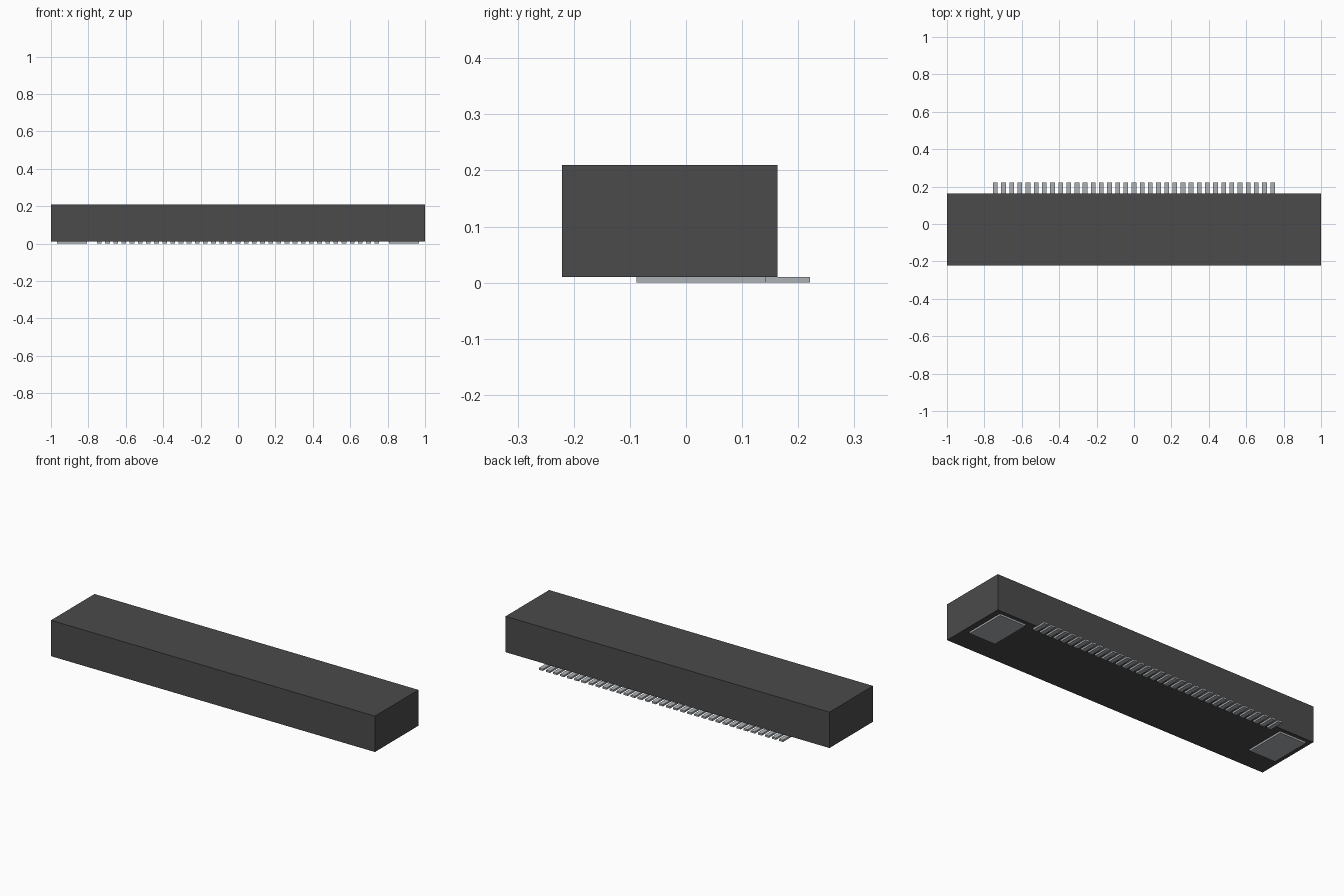
import bpy

cube = bpy.data.objects.get("Cube")
if cube:
    bpy.data.objects.remove(cube, do_unlink=True)


def material(name, color):
    mat = bpy.data.materials.new(name)
    mat.use_nodes = True
    mat.diffuse_color = color
    mat.node_tree.nodes["Principled BSDF"].inputs["Base Color"].default_value = color
    return mat


def box(name, low, high, mat):
    """Box spanning two opposite corners."""
    corners = [(x, y, z) for x in (low[0], high[0])
               for y in (low[1], high[1]) for z in (low[2], high[2])]
    faces = [(0, 1, 3, 2), (4, 6, 7, 5), (0, 4, 5, 1),
             (2, 3, 7, 6), (0, 2, 6, 4), (1, 5, 7, 3)]
    mesh = bpy.data.meshes.new(name)
    mesh.from_pydata(corners, [], faces)
    mesh.materials.append(mat)
    obj = bpy.data.objects.new(name, mesh)
    bpy.context.collection.objects.link(obj)
    return obj


plastic = material("dark grey plastic", (0.07, 0.07, 0.07, 1))
metal = material("tinned metal", (0.42, 0.45, 0.47, 1))

BASE = 0.01          # underside of the housing
PIN_COUNT = 35
PITCH = 0.0436
PIN_WIDTH = 0.025

# Housing block
box("housing", (-1, -0.221, BASE), (1, 0.163, 0.21), plastic)

# Mounting pads under both ends
for side, x0, x1 in (("left", 0.807, 0.968), ("right", -0.968, -0.807)):
    box(side + "_mounting_pad", (x0, -0.088, 0), (x1, 0.142, BASE), metal)

# Row of contact pins along the back edge, one mesh repeated by an array
start = -PITCH * (PIN_COUNT - 1) / 2
pins = box("contact_pins", (start - PIN_WIDTH / 2, 0.135, 0),
           (start + PIN_WIDTH / 2, 0.221, BASE), metal)
array = pins.modifiers.new("pin_row", "ARRAY")
array.count = PIN_COUNT
array.use_relative_offset = False
array.use_constant_offset = True
array.constant_offset_displace = (PITCH, 0, 0)
